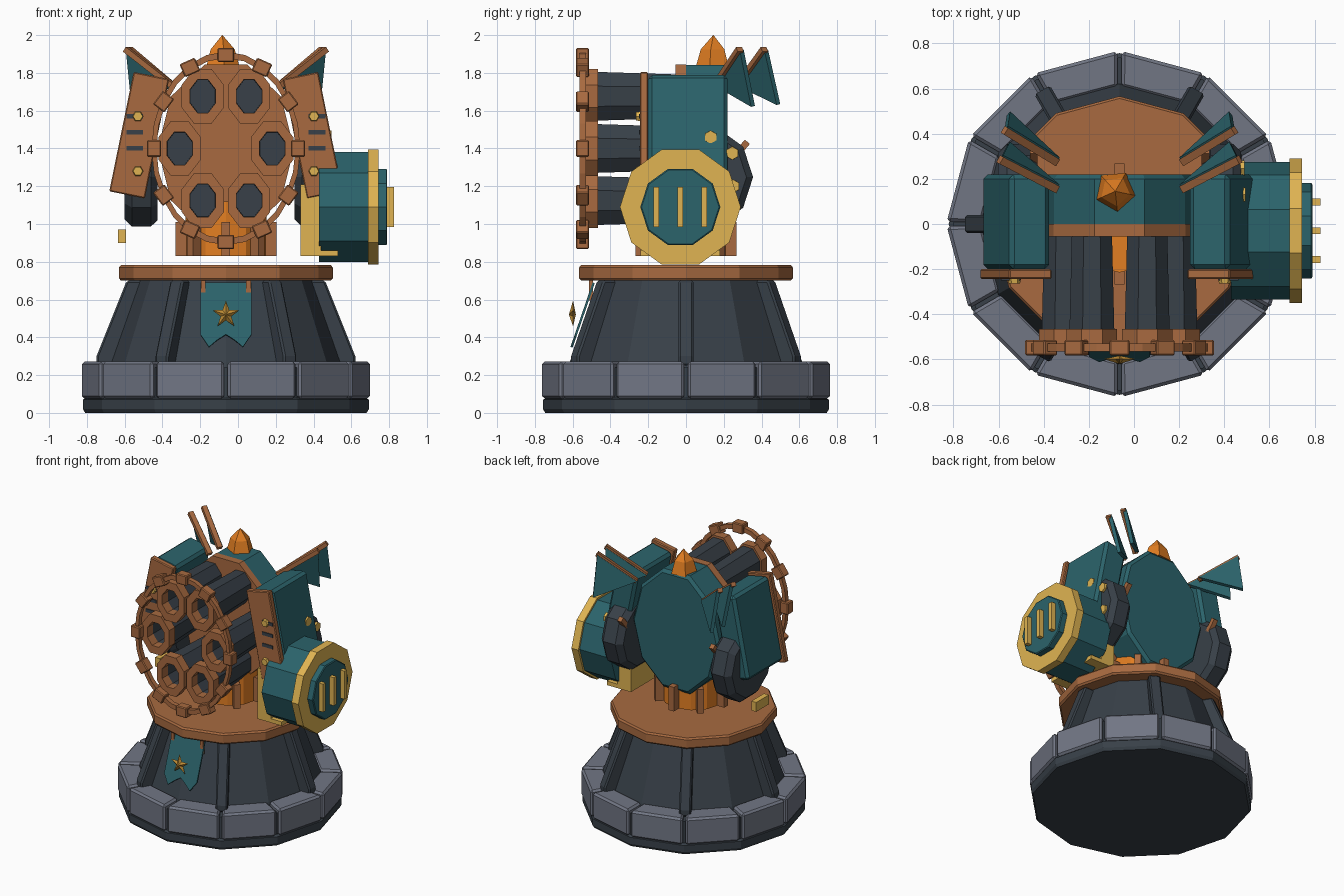
import bpy, bmesh
from math import sin, cos, pi, radians, atan2
from mathutils import Matrix, Vector

if "Cube" in bpy.data.objects:
    bpy.data.objects.remove(bpy.data.objects["Cube"])

CX = -0.064          # turret axis
SQ = 0.77            # sideways squash of the gun head


def material(name, rgb):
    lin = [((c / 255 + 0.055) / 1.055) ** 2.4 for c in rgb]
    m = bpy.data.materials.new(name)
    m.diffuse_color = (*lin, 1)
    m.use_nodes = True
    m.node_tree.nodes["Principled BSDF"].inputs["Base Color"].default_value = m.diffuse_color
    return m


COPPER = material("copper", (168, 106, 64))
TEAL = material("teal", (43, 99, 107))
DARK = material("dark_iron", (56, 64, 72))
GREY = material("grey_stone", (113, 118, 132))
GOLD = material("gold", (224, 180, 82))
ORANGE = material("orange", (226, 126, 34))
BRONZE = material("bronze", (190, 140, 54))


def finish(name, bm, mat, matrix=Matrix(), bevel=0):
    bm.transform(matrix)
    bmesh.ops.recalc_face_normals(bm, faces=bm.faces)
    me = bpy.data.meshes.new(name)
    bm.to_mesh(me)
    bm.free()
    me.materials.append(mat)
    ob = bpy.data.objects.new(name, me)
    bpy.context.collection.objects.link(ob)
    if bevel:
        mod = ob.modifiers.new("bevel", "BEVEL")
        mod.width, mod.segments = bevel, 1
    return ob


def at(x, y, z, axis="Z", squash=1):
    """Place a lathed part; its length points up, to the front or to the right."""
    rot = {"Z": Matrix(), "Y": Matrix.Rotation(pi / 2, 4, "X"), "X": Matrix.Rotation(pi / 2, 4, "Y")}[axis]
    return Matrix.Translation((x, y, z)) @ Matrix.Diagonal((squash, 1, 1, 1)) @ rot


def lathe(name, mat, profile, n, matrix, phase=0, tube=False, bevel=0):
    bm = bmesh.new()
    rings = [[bm.verts.new((r * cos(phase + 2 * pi * i / n), r * sin(phase + 2 * pi * i / n), z))
              for i in range(n)] for r, z in profile]
    pairs = list(zip(rings, rings[1:])) + ([(rings[-1], rings[0])] if tube else [])
    for a, b in pairs:
        for i in range(n):
            j = (i + 1) % n
            bm.faces.new((a[i], a[j], b[j], b[i]))
    if not tube:
        bm.faces.new(rings[0])
        bm.faces.new(rings[-1])
    return finish(name, bm, mat, matrix, bevel)


def box(name, mat, centre, size, rot=Matrix(), bevel=0):
    bm = bmesh.new()
    bmesh.ops.create_cube(bm, size=1)
    return finish(name, bm, mat, Matrix.Translation(centre) @ rot @ Matrix.Diagonal((*size, 1)), bevel)


def plate(name, mat, points, depth, matrix=Matrix(), bevel=0):
    """Extrude a flat outline by the depth vector."""
    bm = bmesh.new()
    f = bm.faces.new([bm.verts.new(p) for p in points])
    ext = bmesh.ops.extrude_face_region(bm, geom=[f])["geom"]
    bmesh.ops.translate(bm, vec=depth, verts=[v for v in ext if isinstance(v, bmesh.types.BMVert)])
    return finish(name, bm, mat, matrix, bevel)


def bar(name, mat, a, b, width, depth):
    a, b = Vector(a), Vector(b)
    rot = (b - a).to_track_quat("Z", "Y").to_matrix().to_4x4()
    return box(name, mat, (a + b) / 2, (width, depth, (b - a).length), rot)


base = at(CX, 0, 0)

# Pedestal: plinth, stone blocks, cone, ribs and deck
lathe("plinth", DARK, [(0.745, 0), (0.757, 0.02), (0.757, 0.07), (0.738, 0.08), (0.738, 0.24)], 12, base)
for k in range(12):
    a0, a1 = radians(30 * k), radians(30 * k + 30)
    mid = Vector((cos((a0 + a1) / 2), sin((a0 + a1) / 2), 0))
    side = Vector((-mid.y, mid.x, 0))
    quad = [mid * d + side * w + Vector((0, 0, 0.075))
            for d, w in ((0.59, -0.149), (0.742, -0.189), (0.742, 0.189), (0.59, 0.149))]
    plate("stone_block", GREY, quad, (0, 0, 0.197), base, 0.014)
lathe("pedestal_cone", DARK, [(0.63, 0.2), (0.615, 0.27), (0.46, 0.71)], 12, base)
for k in range(6):
    c = [(0.55, 0.25), (0.685, 0.25), (0.685, 0.30), (0.525, 0.70), (0.43, 0.70)]
    rot = Matrix.Rotation(radians(60 * k), 4, "Z")
    plate("pedestal_rib", DARK, [(x, -0.04, z) for x, z in c], (0, 0.08, 0), base @ rot, 0.01)
lathe("deck", COPPER, [(0.555, 0.70), (0.566, 0.712), (0.566, 0.77), (0.556, 0.782)], 12, base)

# Banner with swallow tail, hangers behind it and star, leaning along the cone
lean = Matrix.Translation((CX, -0.553, 0.52)) @ Matrix.Rotation(radians(-19), 4, "X")
tail = [(-0.135, 0.18), (0.135, 0.18), (0.135, -0.11), (0.09, -0.18), (0.045, -0.14), (0, -0.11),
        (-0.045, -0.14), (-0.09, -0.18), (-0.135, -0.11)]
plate("banner", TEAL, [(x, 0, z) for x, z in tail], (0, 0.012, 0), lean)
for s in (-1, 1):
    box("banner_hanger", COPPER, (CX + s * 0.12, -0.503, 0.65), (0.025, 0.02, 0.11))
bm = bmesh.new()
rim = [bm.verts.new((r * sin(pi * i / 5), 0, r * cos(pi * i / 5)))
       for i in range(10) for r in [0.03 if i % 2 else 0.075]]
tips = [bm.verts.new((0, y, 0)) for y in (-0.022, 0.015)]
for i in range(10):
    for t in tips:
        bm.faces.new((rim[i], rim[(i + 1) % 10], t))
finish("star", bm, BRONZE, Matrix.Translation((CX, -0.598, 0.52)))

# Neck column with copper bars
lathe("neck", ORANGE, [(0.215, 0.83), (0.215, 1.12)], 12, base)
for k in range(8):
    rot = Matrix.Rotation(radians(45 * k), 4, "Z")
    box("neck_bar", COPPER, Vector((CX, 0, 0.92)) + rot @ Vector((0.238, 0, 0)), (0.06, 0.045, 0.18), rot)

# Gun head: drum, front flange and crystal
lathe("head_drum", TEAL, [(0.44, 0), (0.465, 0.02), (0.465, 0.22)], 10, at(CX, 0.22, 1.40, "Y", SQ))
lathe("head_flange", COPPER, [(0.468, 0), (0.468, 0.055)], 10, at(CX, 0, 1.40, "Y", SQ))
lathe("crystal", ORANGE, [(0.094, 1.83), (0.067, 1.925), (0.001, 2.0)], 5, at(-0.083, 0.145, 0), radians(60))

# Six barrels with muzzle rings
for k in range(6):
    a = radians(60 * k)
    x, z = CX + 0.245 * cos(a), 1.40 + 0.319 * sin(a)
    lathe("barrel", DARK, [(0.125, 0), (0.14, 0.44), (0.10, 0.44), (0.092, 0.22)], 8,
          at(x, -0.045, z, "Y", SQ), pi / 8)
    lathe("muzzle_ring", COPPER, [(0.157, 0), (0.157, 0.068), (0.095, 0.068), (0.095, 0)], 8,
          at(x, -0.465, z, "Y", SQ), pi / 8, True)

# Hoop around the muzzles
lathe("hoop", COPPER, [(0.478, 0), (0.478, 0.035), (0.512, 0.035), (0.512, 0)], 24,
      at(CX, -0.53, 1.40, "Y", SQ), 0, True)
for k in range(12):
    a = radians(30 * k)
    rot = Matrix.Rotation(-atan2(sin(a), SQ * cos(a)), 4, "Y")
    box("hoop_block", COPPER, (CX + 0.495 * SQ * cos(a), -0.548, 1.40 + 0.495 * sin(a)),
        (0.075, 0.068, 0.088), rot, 0.006)

# Shoulders, mirrored: pod, face plate, slots, studs, fins and rear wheel
for s in (-1, 1):
    tilt = Matrix.Rotation(radians(-11.5 * s), 4, "Y")
    sx = lambda d: CX + s * d
    box("shoulder_pod", TEAL, (sx(0.458), 0.01, 1.475), (0.18, 0.42, 0.61), tilt, 0.02)
    box("shoulder_plate", COPPER, (sx(0.459), -0.222, 1.47), (0.192, 0.044, 0.645), tilt, 0.006)
    for z in (1.40, 1.485, 1.57):
        box("plate_slot", DARK, (sx(0.482), -0.246, z), (0.088, 0.008, 0.024))
    for z in (1.28, 1.57):
        lathe("plate_stud", GOLD, [(0.029, 0), (0.025, 0.02)], 6, at(sx(0.466), -0.244, z, "Y"))
    for inner, top, low in (((0.28, 0.155, 1.73), (0.53, 0.285, 1.92), (0.50, 0.345, 1.62)),
                            ((0.28, 0.275, 1.73), (0.51, 0.415, 1.92), (0.50, 0.48, 1.63))):
        pts = [Vector((sx(x), y, z)) for x, y, z in (inner, top, low)]
        nor = (pts[1] - pts[0]).cross(pts[2] - pts[0]).normalized()
        back = nor if nor.y > 0 else -nor
        plate("fin", TEAL, pts, back * 0.025)
        bar("fin_edge", COPPER, pts[0], pts[1] + Vector((0, 0, 0.005)), 0.035, 0.03)
    lathe("rear_wheel", DARK, [(0.235, 0), (0.275, 0.04), (0.275, 0.14), (0.24, 0.175)], 10,
          at(sx(0.45) - 0.0875, 0.08, 1.248, "X"), radians(18))

# Small fittings on the rear wheels and pod
for s in (-1, 1):
    bar("wheel_peg", COPPER, (CX + s * 0.38, 0.26, 1.36), (CX + s * 0.38, 0.325, 1.435), 0.035, 0.035)
for y, z, x in ((0.13, 1.46, 0.455), (0.245, 1.375, 0.45), (0.25, 1.20, 0.45)):
    lathe("side_stud", GOLD, [(0.037, 0), (0.035, 0.04)], 6, at(x, y, z, "X"))
box("left_bar", GOLD, (-0.614, 0, 0.935), (0.04, 0.15, 0.07))

# Side generator on the right: bracket, drum, gold rim, cap and bars
GY, GZ = -0.03, 1.09
box("bracket_block", GOLD, (0.385, GY, 1.02), (0.11, 0.42, 0.38))
box("bracket_foot", GOLD, (0.43, GY, 0.845), (0.20, 0.42, 0.03))
for name, mat, profile in (
        ("generator_drum", TEAL, [(0.305, 0.43), (0.305, 0.69)]),
        ("generator_rim", GOLD, [(0.32, 0.688), (0.32, 0.745)]),
        ("generator_cap", TEAL, [(0.212, 0.74), (0.212, 0.785), (0.205, 0.79)])):
    lathe(name, mat, profile, 10, at(0, GY, GZ, "X"), radians(18))
for k in (-1, 0, 1):
    box("generator_bar", GOLD, (0.807, GY + k * 0.127, GZ), (0.037, 0.03, 0.21))
